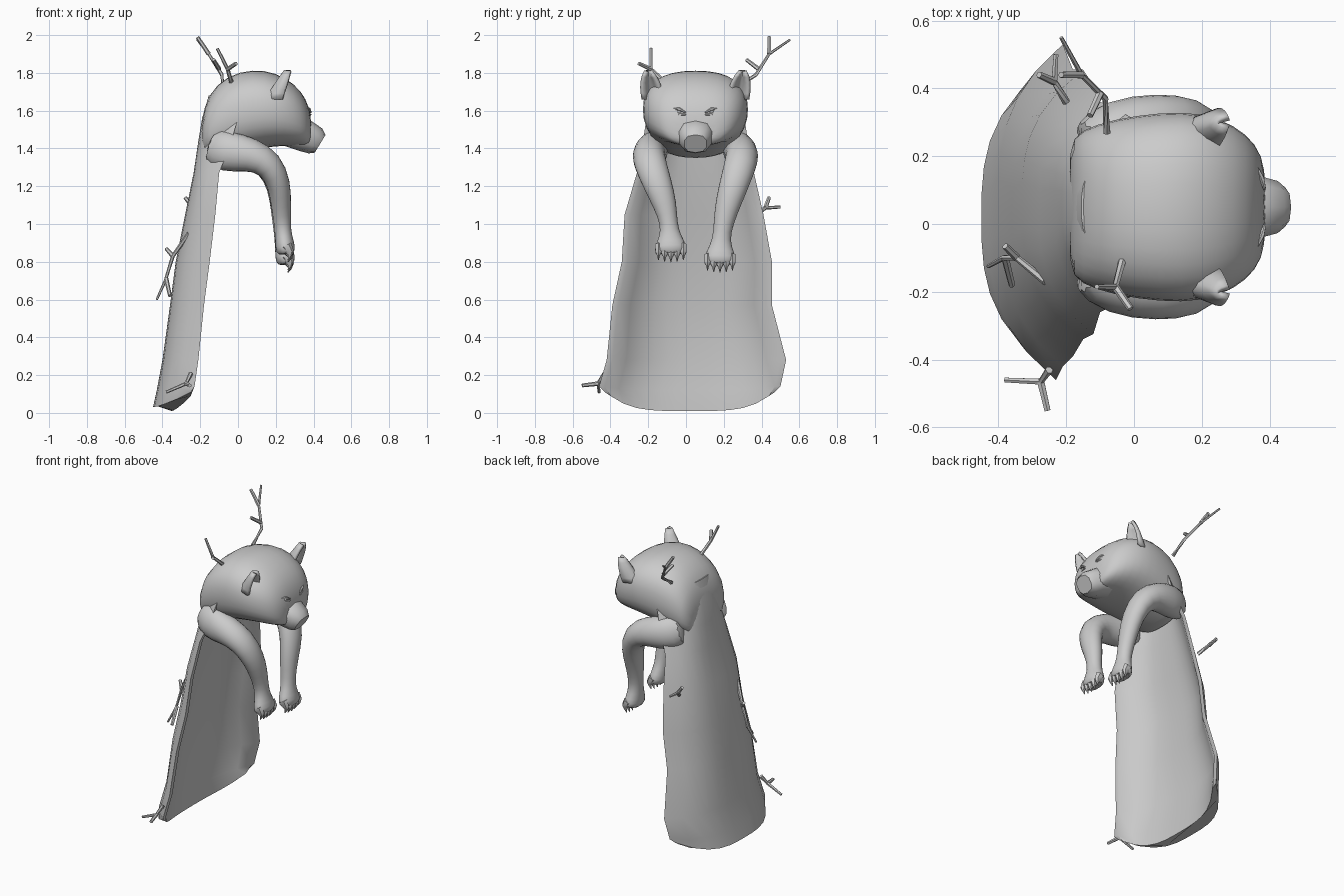
import bpy, bmesh
from math import sin, cos, pi, copysign
from mathutils import Vector

if "Cube" in bpy.data.objects:
    bpy.data.objects.remove(bpy.data.objects["Cube"], do_unlink=True)

MID = 0.05  # centre line of the animal in y
grey = bpy.data.materials.new("plain grey")
grey.use_nodes = True
grey.diffuse_color = (0.6, 0.6, 0.6, 1)
grey.node_tree.nodes["Principled BSDF"].inputs["Base Color"].default_value = (0.6, 0.6, 0.6, 1)


def finish(name, bm, subsurf=0, angle=50):
    bmesh.ops.recalc_face_normals(bm, faces=bm.faces)
    mesh = bpy.data.meshes.new(name)
    bm.to_mesh(mesh)
    bm.free()
    mesh.materials.append(grey)
    ob = bpy.data.objects.new(name, mesh)
    bpy.context.collection.objects.link(ob)
    if subsurf:
        ob.modifiers.new("Smooth", "SUBSURF").levels = subsurf
    bpy.ops.object.select_all(action="DESELECT")
    ob.select_set(True)
    bpy.context.view_layer.objects.active = ob
    bpy.ops.object.shade_smooth_by_angle(angle=angle * pi / 180)
    return ob


def skin(bm, rings):
    """Join closed rings of points into a capped tube."""
    loops = [[bm.verts.new(p) for p in ring] for ring in rings]
    n = len(loops[0])
    for a, b in zip(loops, loops[1:]):
        for i in range(n):
            j = (i + 1) % n
            bm.faces.new((a[i], a[j], b[j], b[i]))
    bm.faces.new(loops[0])
    bm.faces.new(loops[-1])


def power(v, e):
    return copysign(abs(v) ** e, v)


def tube(bm, stations, n=12, boxy=1.0, axis=None):
    """Sweep ellipses along stations of (centre, side radius, other radius)."""
    centres = [Vector(s[0]) for s in stations]
    rings = []
    for i, (c, a, b) in enumerate(stations):
        t = axis or centres[min(i + 1, len(centres) - 1)] - centres[max(i - 1, 0)]
        t = Vector(t).normalized()
        ref = Vector((0, 1, 0)) if abs(t.y) < 0.8 else Vector((1, 0, 0))
        side = (ref - t * t.dot(ref)).normalized()
        up = t.cross(side)
        angles = [2 * pi * (k + 0.5) / n for k in range(n)]
        rings.append([centres[i] + side * a * power(cos(k), boxy)
                      + up * b * power(sin(k), boxy) for k in angles])
    skin(bm, rings)


# Hanging hide: z, right edge, left edge, back x, edge x, thickness, corner lift
hide_rows = [
    (0.03, -0.43, 0.47, -0.45, -0.25, 0.10, 0.08),
    (0.12, -0.46, 0.50, -0.43, -0.23, 0.08, 0.02),
    (0.28, -0.42, 0.53, -0.40, -0.21, 0.04, 0),
    (0.57, -0.39, 0.455, -0.36, -0.18, 0.03, 0),
    (0.80, -0.34, 0.455, -0.33, -0.15, 0.03, 0),
    (1.05, -0.325, 0.41, -0.28, -0.12, 0.03, 0),
    (1.27, -0.26, 0.36, -0.235, -0.10, 0.03, 0),
    (1.42, -0.23, 0.33, -0.213, -0.04, 0.03, 0),
    (1.56, -0.21, 0.31, -0.19, 0.0, 0.03, 0),
    (1.68, -0.15, 0.25, -0.155, 0.0, 0.03, 0),
]
steps = [k / 6 - 1 for k in range(13)]
rings = []
for z, y0, y1, xb, xe, t, lift in hide_rows:
    mid, half = (y0 + y1) / 2, (y1 - y0) / 2
    outer = [(xb + (xe - xb) * abs(u) ** 3, mid + half * u, z + lift * u ** 4) for u in steps]
    drop = 0.02 if lift > 0.05 else 0
    inner = [(xb + t + (xe - xb - t) * abs(u) ** 3, mid + (half - 0.03) * u,
              z + lift * u ** 4 - drop) for u in reversed(steps)]
    rings.append(outer + inner)
bm = bmesh.new()
skin(bm, rings)
finish("hide", bm)

# Head and neck: x, top z, bottom z, half width
head_rows = [
    (-0.195, 1.55, 1.36, 0.19), (-0.16, 1.69, 1.34, 0.23), (-0.06, 1.79, 1.36, 0.265),
    (0.08, 1.825, 1.39, 0.285), (0.20, 1.805, 1.41, 0.285), (0.30, 1.745, 1.41, 0.245),
    (0.36, 1.67, 1.41, 0.19), (0.39, 1.57, 1.42, 0.12),
]
bm = bmesh.new()
tube(bm, [((x, MID, (a + b) / 2), w, (a - b) / 2) for x, a, b, w in head_rows],
     n=16, boxy=0.8, axis=(1, 0, 0))
finish("head", bm, 1)

# Muzzle
bm = bmesh.new()
tube(bm, [((0.27, MID, 1.49), 0.12, 0.08), ((0.36, MID, 1.465), 0.095, 0.085),
          ((0.41, MID, 1.44), 0.08, 0.075), ((0.435, MID, 1.425), 0.06, 0.055)],
     n=10, boxy=0.8)
finish("muzzle", bm)

# Arm path: x, sideways offset, z, side radius, other radius
arm_path = [
    (-0.16, 0.19, 1.42, 0.06, 0.10), (-0.06, 0.235, 1.38, 0.09, 0.115),
    (0.07, 0.25, 1.37, 0.09, 0.095), (0.17, 0.24, 1.32, 0.09, 0.08),
    (0.22, 0.20, 1.21, 0.08, 0.065), (0.228, 0.16, 1.10, 0.065, 0.055),
    (0.235, 0.14, 1.00, 0.046, 0.046), (0.24, 0.135, 0.94, 0.058, 0.046),
    (0.25, 0.13, 0.88, 0.09, 0.055), (0.255, 0.13, 0.835, 0.085, 0.05),
]
for s, label in ((1, "left"), (-1, "right")):
    sag = 0.055 if s > 0 else 0

    def place(x, off, z):
        return (x, MID + s * off, z - sag * max(0, min(1, (1.3 - z) * 3)))

    bm = bmesh.new()
    tube(bm, [(place(x, o, z), a, b) for x, o, z, a, b in arm_path])
    finish(label + "_arm", bm, 1)

    # Toes and claws
    bm = bmesh.new()
    for k in range(-2, 3):
        o = 0.13 + k * 0.033
        low = 0.003 * k * k
        tube(bm, [(place(0.255, o, 0.875 + low), 0.02, 0.03),
                  (place(0.275, o, 0.84 + low), 0.019, 0.022),
                  (place(0.275, o, 0.822 + low), 0.009, 0.011),
                  (place(0.265, o, 0.798 + low), 0.002, 0.002)], n=6)
    finish(label + "_claws", bm)

    # Cupped ear
    bm = bmesh.new()
    grid = []
    for j in range(6):
        v = j / 5
        w = 0.052 * (1 - v ** 3 * 0.75)
        grid.append([bm.verts.new((0.235 + 0.045 * v - 0.09 * (1 - u * u) * (1 - 0.65 * v),
                                   MID + s * (0.225 + 0.025 * v + w * u), 1.66 + 0.15 * v))
                     for u in (-1, -0.6, -0.2, 0.2, 0.6, 1)])
    for a, b in zip(grid, grid[1:]):
        for i in range(5):
            bm.faces.new((a[i], a[i + 1], b[i + 1], b[i]))
    ear = finish(label + "_ear", bm)
    rim = ear.modifiers.new("Thickness", "SOLIDIFY")
    rim.thickness, rim.offset = 0.018, 0

    # Slanted eyelids around a small eye
    bm = bmesh.new()
    for dz, r in ((0.013, 0.009), (-0.014, 0.007)):
        tube(bm, [((0.362, MID + s * 0.118, 1.605 + dz * 0.4), 0.004, 0.004),
                  ((0.376, MID + s * 0.085, 1.595 + dz), r, r),
                  ((0.386, MID + s * 0.052, 1.585 + dz * 0.4), 0.004, 0.004)], n=6)
    bmesh.ops.create_icosphere(bm, subdivisions=2, radius=0.014)
    bmesh.ops.translate(bm, verts=bm.verts[-42:], vec=(0.366, MID + s * 0.085, 1.595))
    finish(label + "_eye", bm)

# Twigs caught in the fur: each is a list of branch polylines
twigs = {
    "crown_twig_left": [
        [(-0.08, 0.27, 1.72), (-0.085, 0.37, 1.79), (-0.155, 0.44, 1.90), (-0.215, 0.55, 1.975)],
        [(-0.155, 0.44, 1.90), (-0.215, 0.44, 1.99)],
        [(-0.10, 0.385, 1.82), (-0.13, 0.32, 1.87)]],
    "crown_twig_right": [
        [(-0.035, -0.11, 1.75), (-0.055, -0.185, 1.82), (-0.11, -0.185, 1.93)],
        [(-0.055, -0.185, 1.82), (-0.01, -0.25, 1.85)]],
    "back_twig": [
        [(-0.26, -0.17, 0.95), (-0.345, -0.10, 0.83), (-0.385, -0.10, 0.70), (-0.43, -0.125, 0.60)],
        [(-0.345, -0.10, 0.83), (-0.38, -0.065, 0.87)],
        [(-0.38, -0.10, 0.71), (-0.36, -0.18, 0.62)]],
    "side_twig": [
        [(-0.20, 0.36, 1.04), (-0.235, 0.42, 1.085), (-0.23, 0.50, 1.09)],
        [(-0.235, 0.42, 1.085), (-0.28, 0.44, 1.14)]],
    "lower_twig": [
        [(-0.25, -0.43, 0.21), (-0.275, -0.465, 0.155), (-0.38, -0.46, 0.11)],
        [(-0.275, -0.465, 0.155), (-0.255, -0.55, 0.145)]],
}
for name, branches in twigs.items():
    bm = bmesh.new()
    for pts in branches:
        tube(bm, [(p, 0.012 - 0.002 * i, 0.012 - 0.002 * i) for i, p in enumerate(pts)], n=6)
    finish(name, bm)
